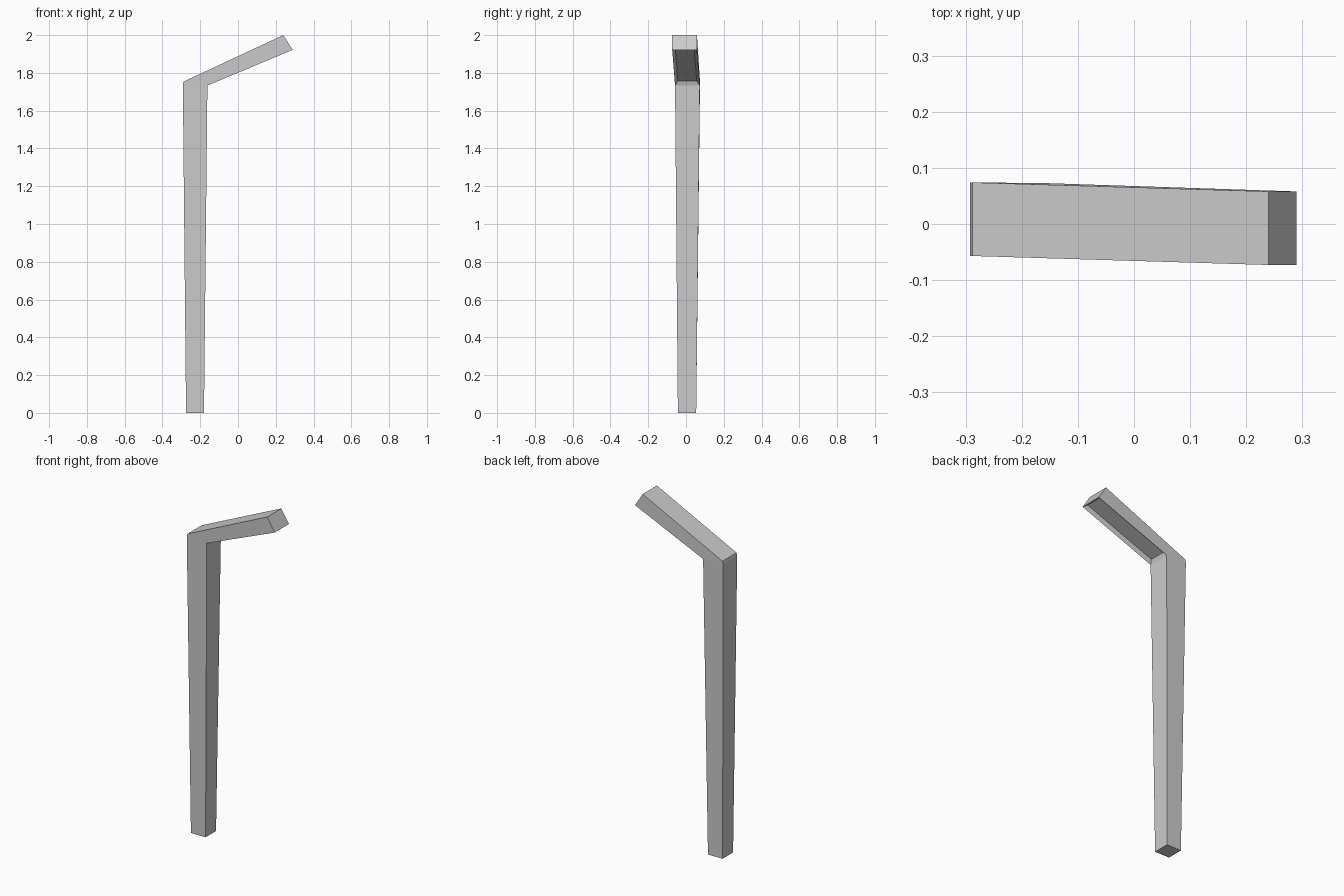
import bpy
import bmesh

if "Cube" in bpy.data.objects:
    bpy.data.objects.remove(bpy.data.objects["Cube"])

# Side profile around the bent post: x, z, front y, back y
PROFILE = [
    (-0.275, 0.0, -0.043, 0.054),     # 0 foot, outer
    (-0.180, 0.0, -0.043, 0.054),     # 1 foot, inner
    (-0.162, 1.733, -0.058, 0.073),   # 2 elbow, inner
    (0.290, 1.922, -0.073, 0.058),    # 3 tip, lower
    (0.240, 2.0, -0.073, 0.058),      # 4 tip, upper
    (-0.288, 1.754, -0.057, 0.074),   # 5 elbow, outer top
    (-0.292, 1.738, -0.057, 0.074),   # 6 elbow, outer chamfer
]
UNDERSIDE = 2  # profile segment under the lamp arm

bm = bmesh.new()
front = [bm.verts.new((x, y0, z)) for x, z, y0, y1 in PROFILE]
back = [bm.verts.new((x, y1, z)) for x, z, y0, y1 in PROFILE]

# Front and back sides: post, elbow and arm
for ids in ((0, 1, 2, 6), (2, 5, 6), (2, 3, 4, 5)):
    bm.faces.new([front[i] for i in ids])
    bm.faces.new([back[i] for i in reversed(ids)])

# Faces running across the width
n = len(PROFILE)
strip = [bm.faces.new((front[i], back[i], back[(i + 1) % n], front[(i + 1) % n]))
         for i in range(n)]
bmesh.ops.recalc_face_normals(bm, faces=bm.faces)

# Recessed light panel with sloped walls under the arm
bmesh.ops.inset_region(bm, faces=[strip[UNDERSIDE]], thickness=0.022, depth=-0.019)

mesh = bpy.data.meshes.new("street_lamp")
bm.to_mesh(mesh)
bm.free()
lamp = bpy.data.objects.new("street_lamp", mesh)
bpy.context.collection.objects.link(lamp)
